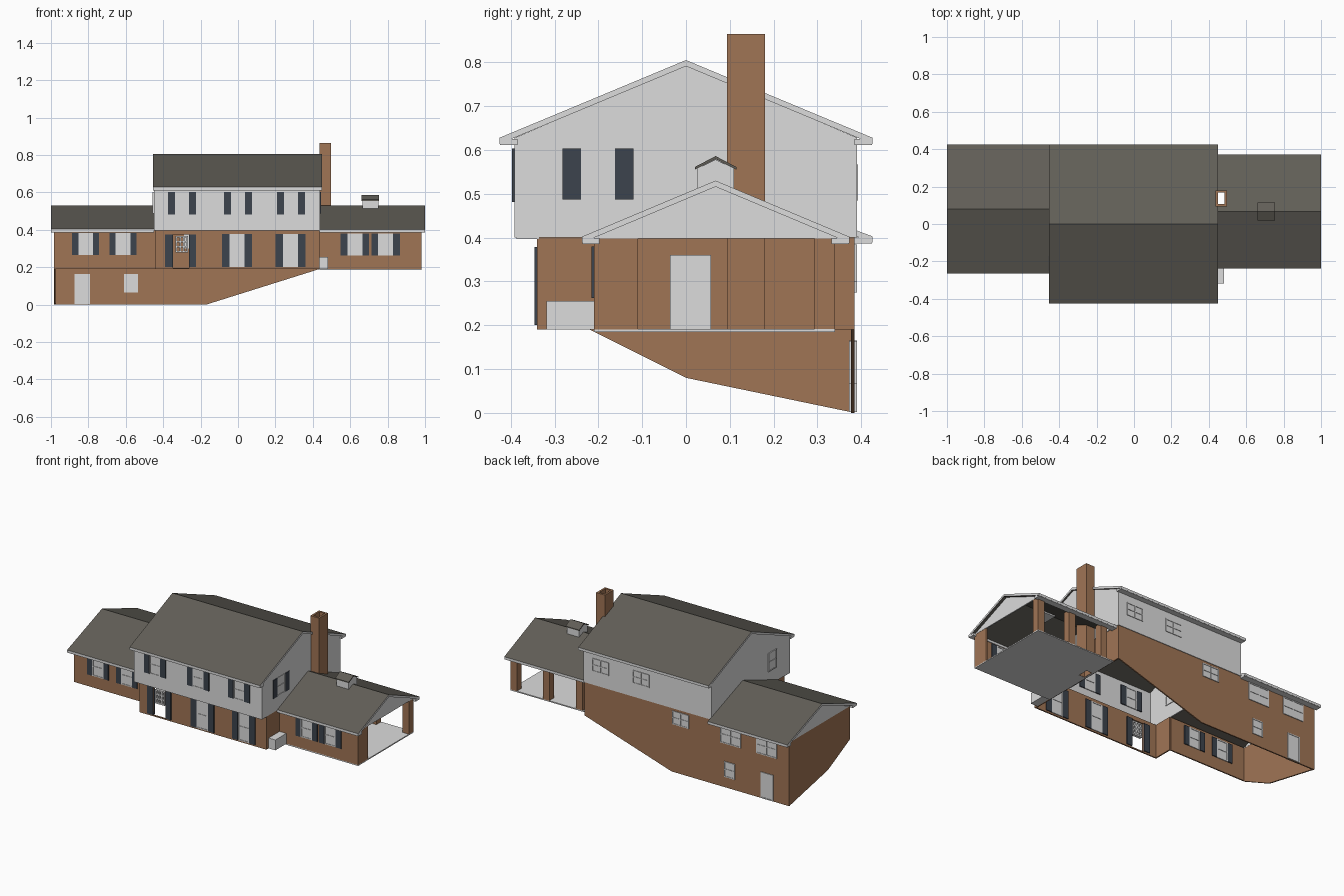
import bpy, bmesh
from mathutils import Matrix, Vector

if "Cube" in bpy.data.objects:
    bpy.data.objects.remove(bpy.data.objects["Cube"])


def material(name, r, g, b):
    lin = [((c / 255 + 0.055) / 1.055) ** 2.4 for c in (r, g, b)]
    m = bpy.data.materials.new(name)
    m.diffuse_color = (*lin, 1)
    m.use_nodes = True
    m.node_tree.nodes["Principled BSDF"].inputs["Base Color"].default_value = m.diffuse_color
    return m


BRICK = material("brick", 160, 117, 85)
WHITE = material("pale_siding", 220, 220, 220)
ROOF = material("roof_shingle", 97, 94, 87)
DARK = material("shutter_slate", 60, 67, 77)


def finish(name, bm, *mats):
    bmesh.ops.recalc_face_normals(bm, faces=bm.faces[:])
    me = bpy.data.meshes.new(name)
    bm.to_mesh(me)
    bm.free()
    ob = bpy.data.objects.new(name, me)
    for m in mats:
        me.materials.append(m)
    bpy.context.collection.objects.link(ob)
    return ob


def boxes(name, mat, *specs):
    """One object made of boxes (x0, x1, y0, y1, z0, z1)."""
    bm = bmesh.new()
    for x0, x1, y0, y1, z0, z1 in specs:
        mid = Vector((x0 + x1, y0 + y1, z0 + z1)) / 2
        size = Matrix.Diagonal((x1 - x0, y1 - y0, z1 - z0, 1))
        bmesh.ops.create_cube(bm, size=1, matrix=Matrix.Translation(mid) @ size)
    return finish(name, bm, mat)


def prism(axis, pts, a, b):
    """Extrude a (u, z) outline from a to b along axis x or y."""
    bm = bmesh.new()
    at = (lambda u, z: (a, u, z)) if axis == "x" else (lambda u, z: (u, a, z))
    face = bm.faces.new([bm.verts.new(at(u, z)) for u, z in pts])
    ext = bmesh.ops.extrude_face_region(bm, geom=[face])
    move = Vector((b - a, 0, 0)) if axis == "x" else Vector((0, b - a, 0))
    bmesh.ops.translate(bm, vec=move, verts=[v for v in ext["geom"] if isinstance(v, bmesh.types.BMVert)])
    return bm


T = 0.004  # half thickness of walls


def slab(axis, p, t, u0, u1, z0, z1):
    return (u0, u1, p - t, p + t, z0, z1) if axis == "y" else (p - t, p + t, u0, u1, z0, z1)


def wall(name, mat, axis, p, u0, u1, z0, z1):
    return boxes(name, mat, slab(axis, p, T, u0, u1, z0, z1))


def window(name, axis, p, u0, u1, z0, z1, cols=1, rows=2, shutter=0, pane=True, bar=0.006):
    """Pane with frame and glazing bars, plus optional shutters on both sides."""
    parts = [slab(axis, p, 0.006, u0, u1, z0, z1)] if pane else []
    for i in range(cols + 1):
        u = u0 + (u1 - u0 - bar) * i / cols
        parts.append(slab(axis, p, 0.009, u, u + bar, z0, z1))
    for i in range(rows + 1):
        z = z0 + (z1 - z0 - bar) * i / rows
        parts.append(slab(axis, p, 0.0088, u0, u1, z, z + bar))
    boxes(name, WHITE, *parts)
    if shutter:
        boxes(name + "_shutters", DARK,
              slab(axis, p, 0.010, u0 - shutter, u0, z0, z1),
              slab(axis, p, 0.010, u1, u1 + shutter, z0, z1))


def gable_roof(name, x0, x1, yc, half, ze, zr, t=0.014, soffit=0.04):
    """Folded roof sheet with pale rake and fascia edges, and boxed eaves."""
    pts = [(yc - half, ze), (yc, zr), (yc + half, ze),
           (yc + half, ze - t), (yc, zr - t), (yc - half, ze - t)]
    bm = prism("x", pts, x0, x1)
    bmesh.ops.recalc_face_normals(bm, faces=bm.faces[:])
    for f in bm.faces:
        f.material_index = int(abs(f.normal.x) > 0.9 or abs(f.normal.y) > 0.9)
    ob = finish(name, bm, ROOF, WHITE)
    if soffit:
        boxes(name + "_eaves", WHITE, *[
            (x0 + 0.001, x1 - 0.001, min(a, b), max(a, b), ze - 0.017, ze - 0.003)
            for s in (-1, 1)
            for a, b in [(yc + s * (half - 0.001), yc + s * (half - soffit))]])
    return ob


# Brick shell: the ground line steps down toward the back left
back = [(-0.985, 0), (-0.17, 0), (0.435, 0.19), (0.435, 0.4), (-0.985, 0.4)]
finish("back_brick_wall", prism("y", back, 0.377, 0.385), BRICK)
side = [(-0.22, 0.19), (0, 0.08), (0.385, 0), (0.385, 0.4), (-0.22, 0.4)]
finish("left_brick_wall", prism("x", side, -0.985, -0.977), BRICK)
wall("left_wing_front_wall", BRICK, "y", -0.216, -0.985, -0.445, 0.19, 0.4)
wall("main_left_return", BRICK, "x", -0.441, -0.34, -0.216, 0.19, 0.4)
wall("main_right_wall", BRICK, "x", 0.431, -0.34, 0.385, 0.19, 0.4)
boxes("main_front_wall", BRICK,                                  # open doorway
      slab("y", -0.336, T, -0.445, -0.348, 0.19, 0.4),
      slab("y", -0.336, T, -0.262, 0.435, 0.19, 0.4),
      slab("y", -0.336, T, -0.348, -0.262, 0.375, 0.4),
      slab("y", -0.336, T, -0.348, -0.262, 0.19, 0.197))

# Upper storey in pale siding, overhanging the front
wall("upper_front_wall", WHITE, "y", -0.387, -0.449, 0.437, 0.4, 0.628)
wall("upper_back_wall", WHITE, "y", 0.385, -0.449, 0.437, 0.4, 0.628)
boxes("overhang_soffit", WHITE, (-0.449, 0.437, -0.387, -0.335, 0.397, 0.403))
gable = [(-0.39, 0.4), (-0.39, 0.628), (0, 0.793), (0.39, 0.628), (0.39, 0.4)]
for name, x in (("left", -0.45), ("right", 0.431)):
    finish(f"upper_{name}_wall", prism("x", gable, x, x + 0.008), WHITE)

# Wing gables
finish("left_wing_gable", prism("x", [(-0.22, 0.398), (0.08, 0.518), (0.385, 0.398)], -0.986, -0.976), WHITE)
finish("porch_gable", prism("x", [(-0.215, 0.398), (0.0675, 0.52), (0.35, 0.398)], 0.973, 0.981), WHITE)

# Roofs
gable_roof("main_roof", -0.455, 0.45, 0, 0.425, 0.628, 0.805)
gable_roof("left_wing_roof", -1, -0.448, 0.08, 0.345, 0.403, 0.53)
porch_roof = gable_roof("porch_roof", 0.437, 1, 0.0675, 0.305, 0.402, 0.53)

# Porch: front wall, corner return, posts and floor
wall("porch_front_wall", BRICK, "y", -0.206, 0.435, 0.98, 0.19, 0.4)
wall("porch_corner_return", BRICK, "x", 0.976, -0.21, -0.11, 0.19, 0.4)
boxes("porch_posts", BRICK, *[(x, x + 0.045, 0.293, 0.34, 0.19, 0.4) for x in (0.48, 0.71, 0.935)])
floor = boxes("porch_floor", WHITE, (0.435, 0.98, -0.21, 0.34, 0.184, 0.191))

# Chimney: open flue cut through the porch roof and floor
boxes("chimney", BRICK,
      (0.436, 0.448, 0.094, 0.18, 0.185, 0.865), (0.485, 0.497, 0.094, 0.18, 0.185, 0.865),
      (0.448, 0.485, 0.094, 0.106, 0.185, 0.865), (0.448, 0.485, 0.168, 0.18, 0.185, 0.865))
flue = boxes("flue_cutter", BRICK, (0.446, 0.487, 0.104, 0.17, 0.1, 0.7))
flue.hide_render = True
flue.hide_viewport = True
for ob in (porch_roof, floor):
    mod = ob.modifiers.new("flue", "BOOLEAN")
    mod.operation = "DIFFERENCE"
    mod.object = flue

# Cupola on the porch roof
cup = [(0.026, 0.49), (0.026, 0.558), (0.0675, 0.578), (0.109, 0.558), (0.109, 0.49)]
finish("cupola", prism("x", cup, 0.665, 0.75), WHITE)
lid = [(0.02, 0.561), (0.0675, 0.586), (0.115, 0.561), (0.115, 0.555), (0.0675, 0.579), (0.02, 0.555)]
finish("cupola_roof", prism("x", lid, 0.66, 0.755), ROOF)

# Front step box beside the porch
boxes("side_box", WHITE, (0.435, 0.482, -0.318, -0.21, 0.19, 0.255))

# Front windows
for i, x in enumerate((-0.3, 0, 0.283)):
    window(f"upper_front_window_{i}", "y", -0.387, x - 0.038, x + 0.038, 0.481, 0.603, shutter=0.037)
for i, x in enumerate((-0.006, 0.28)):
    window(f"lower_front_window_{i}", "y", -0.336, x - 0.04, x + 0.04, 0.2, 0.378, shutter=0.04)
for i, x in enumerate((-0.815, -0.615)):
    window(f"left_wing_window_{i}", "y", -0.216, x - 0.039, x + 0.039, 0.265, 0.384, shutter=0.034)
for i, x in enumerate((0.625, 0.789)):
    window(f"porch_window_{i}", "y", -0.206, x - 0.04, x + 0.04, 0.262, 0.38, shutter=0.036)

# Front doorway: glazing lattice and flanking shutters
window("front_door_lattice", "y", -0.336, -0.333, -0.268, 0.278, 0.366, 3, 3, pane=False, bar=0.008)
boxes("front_door_shutters", DARK,
      slab("y", -0.336, 0.010, -0.39, -0.348, 0.2, 0.376),
      slab("y", -0.336, 0.010, -0.262, -0.225, 0.2, 0.376))

# Side windows and porch door
window("upper_right_window", "x", 0.433, -0.24, -0.162, 0.487, 0.603, shutter=0.042)
window("upper_left_window", "x", -0.447, -0.25, -0.17, 0.487, 0.603)
window("porch_door", "x", 0.433, -0.036, 0.057, 0.19, 0.36, rows=1)

# Back windows and basement door
for i, x in enumerate((0.32, 0.04)):
    window(f"upper_back_window_{i}", "y", 0.384, x - 0.058, x + 0.058, 0.485, 0.567, 2, 2)
window("middle_back_window", "y", 0.381, -0.29, -0.175, 0.3, 0.384, 2, 2)
for i, x in enumerate((-0.58, -0.83)):
    window(f"wing_back_window_{i}", "y", 0.381, x - 0.072, x + 0.072, 0.275, 0.384, 2, 2)
window("basement_window", "y", 0.381, -0.61, -0.535, 0.066, 0.163)
window("basement_door", "y", 0.381, -0.875, -0.79, 0.002, 0.165, rows=1)
